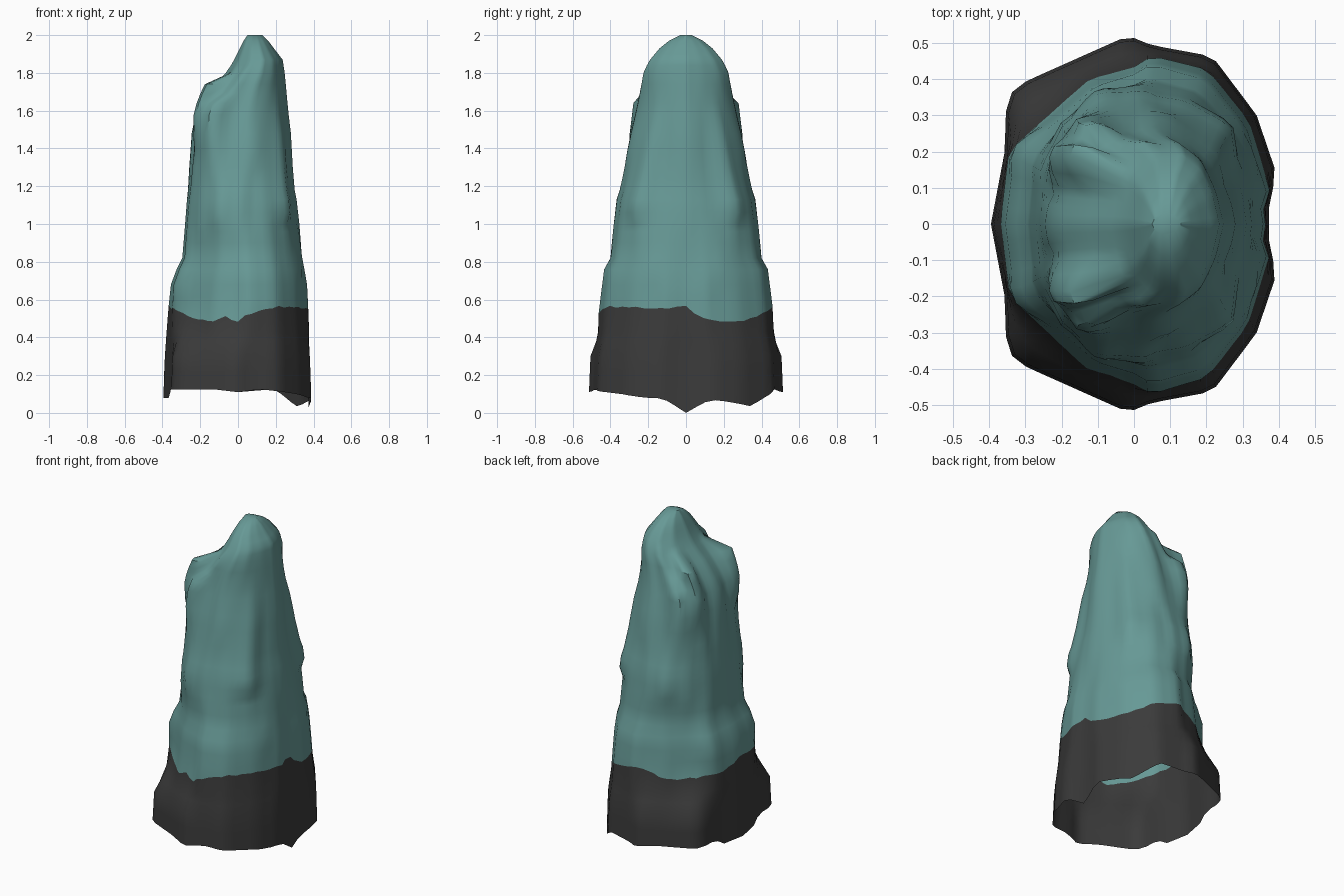
import bpy, bmesh, math, random
from mathutils import Vector

random.seed(4)
N = 64


def material(name, rgb):
    m = bpy.data.materials.new(name)
    m.diffuse_color = (*rgb, 1)
    return m


TEAL = material("teal_rock", (0.135, 0.32, 0.305))
DARK = material("dark_wet_rock", (0.043, 0.043, 0.043))

# Extents: height, x min, x max, half depth
LEVELS = [
    (0.12, -0.395, 0.393, 0.52), (0.30, -0.387, 0.385, 0.512), (0.43, -0.378, 0.38, 0.478),
    (0.54, -0.37, 0.375, 0.468), (0.68, -0.355, 0.368, 0.45), (0.76, -0.325, 0.355, 0.44),
    (0.82, -0.295, 0.345, 0.405), (1.00, -0.28, 0.325, 0.388), (1.13, -0.27, 0.31, 0.372),
    (1.18, -0.265, 0.30, 0.355), (1.30, -0.258, 0.29, 0.325), (1.48, -0.245, 0.28, 0.29),
    (1.58, -0.225, 0.268, 0.268), (1.66, -0.185, 0.26, 0.252), (1.74, -0.125, 0.253, 0.237),
    (1.81, -0.055, 0.246, 0.224), (1.87, -0.02, 0.236, 0.19), (1.93, 0.01, 0.19, 0.14),
    (1.97, 0.03, 0.16, 0.09), (2.00, 0.05, 0.13, 0.03)]

# Half outlines as fractions of the extents, by height
BASE = [(0.95, 0), (0.95, 0.1), (1, 0.27), (0.86, 0.58), (0.55, 0.89), (0.12, 0.95),
        (-0.04, 1), (-0.75, 0.76), (-0.87, 0.69), (-0.9, 0.58), (-0.9, 0.4), (-1, 0)]
TIDE_SHAPE = [(0.97, 0), (0.95, 0.09), (1, 0.18), (0.84, 0.6), (0.54, 0.91), (0.13, 1),
              (0, 0.93), (-0.33, 0.85), (-0.93, 0.43), (-1, 0)]
SHAPES = [
    (0.12, BASE), (0.30, BASE), (0.50, TIDE_SHAPE), (0.72, TIDE_SHAPE),
    (1.00, [(1, 0), (0.96, 0.28), (0.8, 0.66), (0.5, 0.9), (0.13, 1), (-0.3, 0.95),
            (-0.72, 0.72), (-0.96, 0.4), (-1, 0)]),
    (1.50, [(1, 0), (0.94, 0.3), (0.78, 0.64), (0.45, 0.9), (0.1, 1), (-0.4, 0.97),
            (-0.76, 0.8), (-0.95, 0.45), (-1, 0)]),
    (1.85, [(1, 0), (0.86, 0.4), (0.6, 0.78), (0.2, 1), (-0.35, 0.95), (-0.8, 0.6),
            (-1, 0)])]

# Overhangs and hollows, mirrored in y: angle, half width, foot, crest, top, depth
BULGES = [(42, 18, 1.0, 1.07, 1.6, 0.035), (25, 10, 0.68, 0.76, 1.05, 0.015),
          (114, 15, 0.95, 1.05, 1.3, 0.022), (75, 12, 1.28, 1.38, 1.7, 0.015),
          (150, 13, 0.55, 0.68, 1.0, 0.02),
          # horns beside the sloping face
          (122, 14, 1.2, 1.64, 1.70, 0.075), (143, 15, 1.4, 1.74, 1.80, 0.125),
          (112, 14, 1.72, 1.79, 1.83, 0.02),
          # hollows
          (78, 12, 0.85, 1.1, 1.3, -0.015), (20, 10, 1.0, 1.4, 1.7, -0.012),
          (95, 10, 1.4, 1.6, 1.75, -0.012), (162, 9, 1.1, 1.45, 1.65, -0.02)]

# Lower rim and colour edge: angle from +x against height
RIM = [(-180, 0.08), (-163, 0.08), (-155, 0.125), (-110, 0.125), (-90, 0.11),
       (-72, 0.125), (-40, 0.10), (-24, 0.08), (-14, 0.08), (0, 0.0), (14, 0.07),
       (24, 0.06), (40, 0.035), (62, 0.125), (90, 0.11), (110, 0.125), (155, 0.125),
       (163, 0.08), (180, 0.08)]
TIDE = [(-180, 0.56), (-155, 0.55), (-140, 0.505), (-115, 0.485), (-103, 0.51),
        (-90, 0.49), (-83, 0.52), (-65, 0.555), (-43, 0.565), (-15, 0.55), (0, 0.57),
        (10, 0.505), (37, 0.475), (60, 0.54), (80, 0.57), (100, 0.54), (125, 0.50),
        (145, 0.52), (165, 0.53), (180, 0.56)]


def lookup(table, k):
    """Linear interpolation of every column after the first."""
    k = min(max(k, table[0][0]), table[-1][0])
    for a, b in zip(table, table[1:]):
        if a[0] <= k <= b[0]:
            f = (k - a[0]) / (b[0] - a[0])
            return [u + (v - u) * f for u, v in zip(a[1:], b[1:])]


def polar(shape, t):
    """Radius where a ray at angle t (0..pi) meets the half outline."""
    c, s = math.cos(t), math.sin(t)
    for (x0, y0), (x1, y1) in zip(shape, shape[1:]):
        dx, dy = x1 - x0, y1 - y0
        den = c * dy - s * dx
        if abs(den) > 1e-9:
            u = (s * x0 - c * y0) / den
            r = (x0 + u * dx) * c + (y0 + u * dy) * s
            if -1e-6 <= u <= 1 + 1e-6 and r > 0:
                return r
    return 1


def bulge(deg, z):
    d = 0
    for a, w, foot, crest, top, depth in BULGES:
        side = max(0, 1 - abs(deg - a) / w)
        rise = (z - foot) / (crest - foot) if z < crest else (top - z) / (top - crest)
        d += depth * side * max(0, rise)
    return d


def surface_point(z, t):
    x0, x1, y = lookup(LEVELS, z)
    at = abs(t)
    r = lookup([(h, polar(o, at)) for h, o in SHAPES], z)[0]
    c, s = math.cos(t), math.sin(t)
    mid = (x0 + x1) / 2 * min(1, max(0, (z - 1.0) / 0.4))
    px = r * c * ((x1 - mid) if c > 0 else (mid - x0))
    d = bulge(math.degrees(at), z)
    return Vector((mid + px + d * c, r * s * y + d * s, z))


# Pillar: open shell lofted upward, colour edge follows a ragged ring
HEIGHTS = [0.12, 0.22, 0.30, 0.38, 0.43, 0.54, 0.61, 0.68, 0.76, 0.82, 0.90, 0.96, 1.0,
           1.06, 1.13, 1.18, 1.24, 1.30, 1.39, 1.48, 1.58, 1.64, 1.69, 1.74, 1.80, 1.84,
           1.87, 1.90, 1.93, 1.97, 2.0]
bm = bmesh.new()
rows = []
for z in HEIGHTS:
    ring = []
    for i in range(N):
        t = 2 * math.pi * i / N
        if t > math.pi + 1e-6:
            t -= 2 * math.pi
        p = surface_point(z, t)
        deg = math.degrees(t)
        if z == 0.12:
            p.z = lookup(RIM, deg)[0]
        elif z == 0.54:
            h = lookup(TIDE, deg)[0] + random.uniform(-0.008, 0.008)
            p = surface_point(h, t)
        ring.append(bm.verts.new(p))
    rows.append(ring)
for z, lo, hi in zip(HEIGHTS, rows, rows[1:]):
    for i in range(N):
        j = (i + 1) % N
        f = bm.faces.new((lo[i], lo[j], hi[j], hi[i]))
        f.material_index = 1 if z < 0.53 else 0
bm.faces.new(rows[-1])
bmesh.ops.recalc_face_normals(bm, faces=bm.faces)

me = bpy.data.meshes.new("rock_pillar")
bm.to_mesh(me)
bm.free()
me.materials.append(TEAL)
me.materials.append(DARK)
ob = bpy.data.objects.new("rock_pillar", me)
bpy.context.collection.objects.link(ob)
ob.select_set(True)
bpy.context.view_layer.objects.active = ob
bpy.ops.object.shade_smooth_by_angle(angle=math.radians(45))
